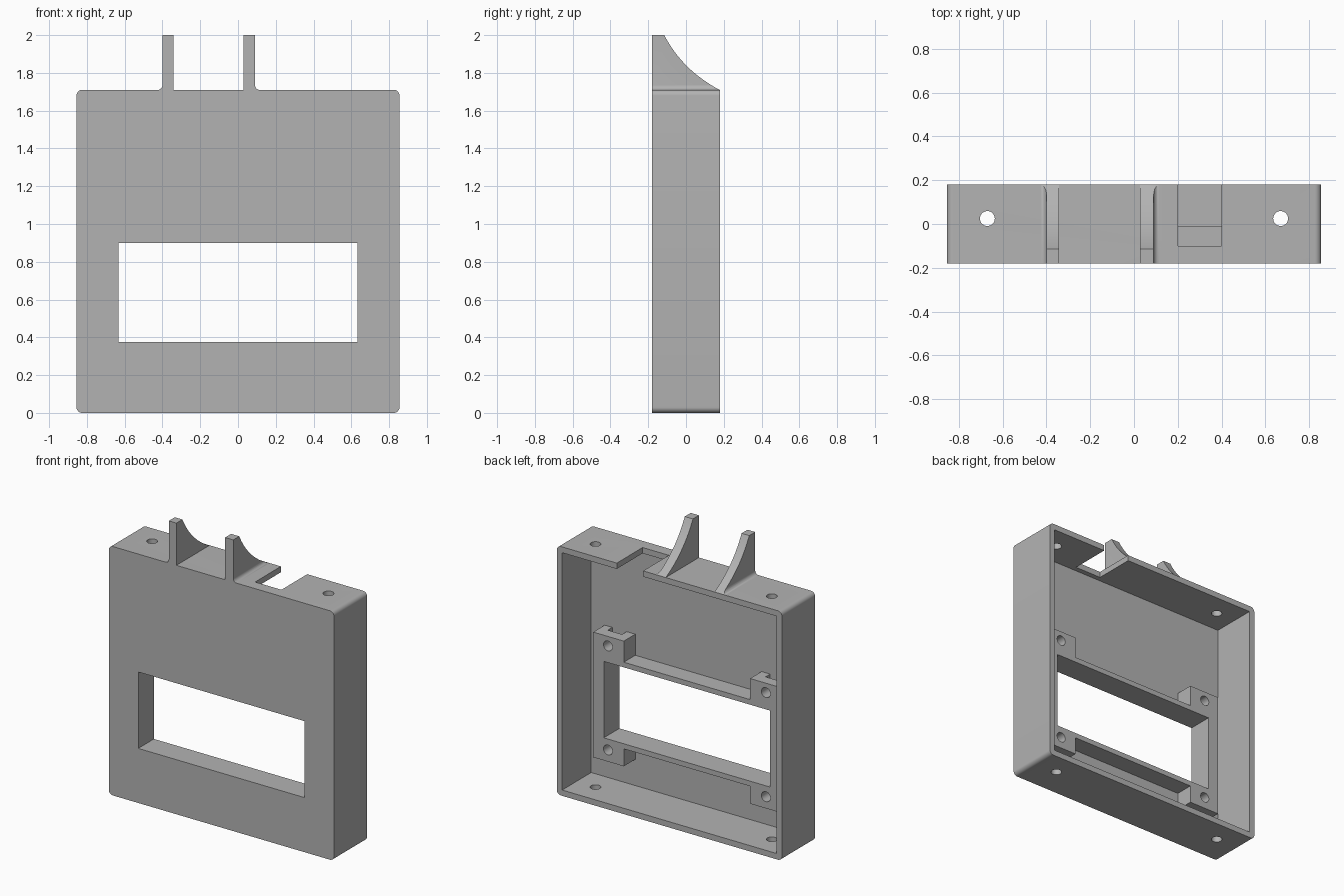
import bpy, bmesh, math
from mathutils import Vector

cube = bpy.data.objects.get("Cube")
if cube:
    bpy.data.objects.remove(cube)

grey = bpy.data.materials.new("plain grey")
grey.use_nodes = True
grey.diffuse_color = (0.45, 0.45, 0.45, 1)
grey.node_tree.nodes["Principled BSDF"].inputs["Base Color"].default_value = grey.diffuse_color

W, H, D = 0.855, 1.71, 0.18        # half width, height, half depth
WALL = 0.04
PANEL = -0.135                     # inner face of the front panel
FRAME = -0.01                      # rear face of the window frame


def prism(name, profile, axis, low, high):
    """Extrude a closed 2D profile along x, y or z."""
    place = {"x": lambda a, b, t: (t, a, b),
             "y": lambda a, b, t: (a, t, b),
             "z": lambda a, b, t: (a, b, t)}[axis]
    bm = bmesh.new()
    face = bm.faces.new([bm.verts.new(place(a, b, low)) for a, b in profile])
    grown = bmesh.ops.extrude_face_region(bm, geom=[face])["geom"]
    shift = Vector(place(0, 0, high - low))
    bmesh.ops.translate(bm, vec=shift, verts=[v for v in grown if isinstance(v, bmesh.types.BMVert)])
    bmesh.ops.recalc_face_normals(bm, faces=bm.faces)
    mesh = bpy.data.meshes.new(name)
    bm.to_mesh(mesh)
    bm.free()
    mesh.materials.append(grey)
    obj = bpy.data.objects.new(name, mesh)
    bpy.context.collection.objects.link(obj)
    return obj


def box(name, x0, x1, y0, y1, z0, z1):
    return prism(name, [(x0, z0), (x1, z0), (x1, z1), (x0, z1)], "y", y0, y1)


def arc(cx, cy, r, start, end, steps=8):
    angles = [math.radians(start + (end - start) * i / steps) for i in range(steps + 1)]
    return [(cx + r * math.cos(a), cy + r * math.sin(a)) for a in angles]


def circle(cx, cy, r):
    return arc(cx, cy, r, 0, 360, 32)[:-1]


def combine(target, tool, operation="DIFFERENCE"):
    """Apply a boolean and discard the tool."""
    mod = target.modifiers.new("shape", "BOOLEAN")
    mod.operation, mod.solver, mod.object = operation, "EXACT", tool
    graph = bpy.context.evaluated_depsgraph_get()
    mesh = bpy.data.meshes.new_from_object(target.evaluated_get(graph))
    target.modifiers.clear()
    target.data = mesh
    bpy.data.objects.remove(tool)


# Rounded housing, hollow and open at the back
r = 0.03
outline = (arc(W - r, r, r, -90, 0) + arc(W - r, H - r, r, 0, 90)
           + arc(r - W, H - r, r, 90, 180) + arc(r - W, r, r, 180, 270))
housing = prism("housing", outline, "y", -D, D)
combine(housing, box("cavity", WALL - W, W - WALL, PANEL, 1, WALL, H - WALL))

# Window frame: thin ridge, with wider side rails and corner bosses
frame = box("window_frame", -0.71, 0.71, PANEL - 0.01, FRAME, 0.34, 0.935)
for side in (-1, 1):
    xs = sorted((side * 0.48, side * 0.712))
    combine(frame, box("boss", *xs, PANEL - 0.01, FRAME, 0.22, 1.08), "UNION")

# Screw holes and nut pockets in the corner bosses
for x in (-0.6, 0.6):
    for z, z0, z1 in ((1.015, 0.96, 1.2), (0.3, 0.1, 0.355)):
        combine(frame, prism("screw_hole", circle(x, z, 0.034), "y", -0.12, 0.1))
        combine(frame, box("nut_pocket", x - 0.055, x + 0.055, PANEL, -0.085, z0, z1))
combine(housing, frame, "UNION")

# Window opening through panel and frame
combine(housing, box("window", -0.632, 0.632, -0.5, 0.5, 0.375, 0.9))

# Mounting holes through the top and bottom walls
for x in (-0.67, 0.67):
    combine(housing, prism("mount_hole", circle(x, 0.025, 0.034), "z", -0.2, H + 0.2))

# Notch in the top wall, open at the back
combine(housing, box("notch", 0.2, 0.4, -0.1, 0.5, H - 0.1, H + 0.1))


# Curved fins on top, filleted on their outer sides
def fin(name, inner, outer):
    s = 1 if outer > inner else -1
    f = 0.025
    foot = [(outer + s * (f - a), H + b) for a, b in
            [(f * math.sin(t * math.pi / 12), f * (1 - math.cos(t * math.pi / 12))) for t in range(7)]]
    shape = [(inner, H - 0.01), (outer + s * f, H - 0.01)] + foot + [(outer, 2), (inner, 2)]
    body = prism(name, shape, "y", -D, D)
    # concave rear edge as a quadratic curve
    a, b, c = Vector((-0.115, 2)), Vector((-0.02, 1.815)), Vector((0.178, H))
    curve = [tuple(a * (1 - t) ** 2 + b * 2 * t * (1 - t) + c * t * t)
             for t in [i / 16 for i in range(17)]]
    side = [(-D - 0.1, 2.1), (-D - 0.1, H - 0.1), (0.178, H - 0.1)] + curve[::-1] + [(-0.115, 2.1)]
    combine(body, prism("fin_side", side, "x", -1, 1), "INTERSECT")
    return body


fins = [fin("right_fin", -0.342, -0.4), fin("left_fin", 0.028, 0.09)]

# Smooth the rounded surfaces, keep edges crisp
bpy.ops.object.select_all(action="DESELECT")
for obj in [housing] + fins:
    obj.select_set(True)
    bpy.context.view_layer.objects.active = obj
bpy.ops.object.shade_smooth_by_angle(angle=math.radians(30))
